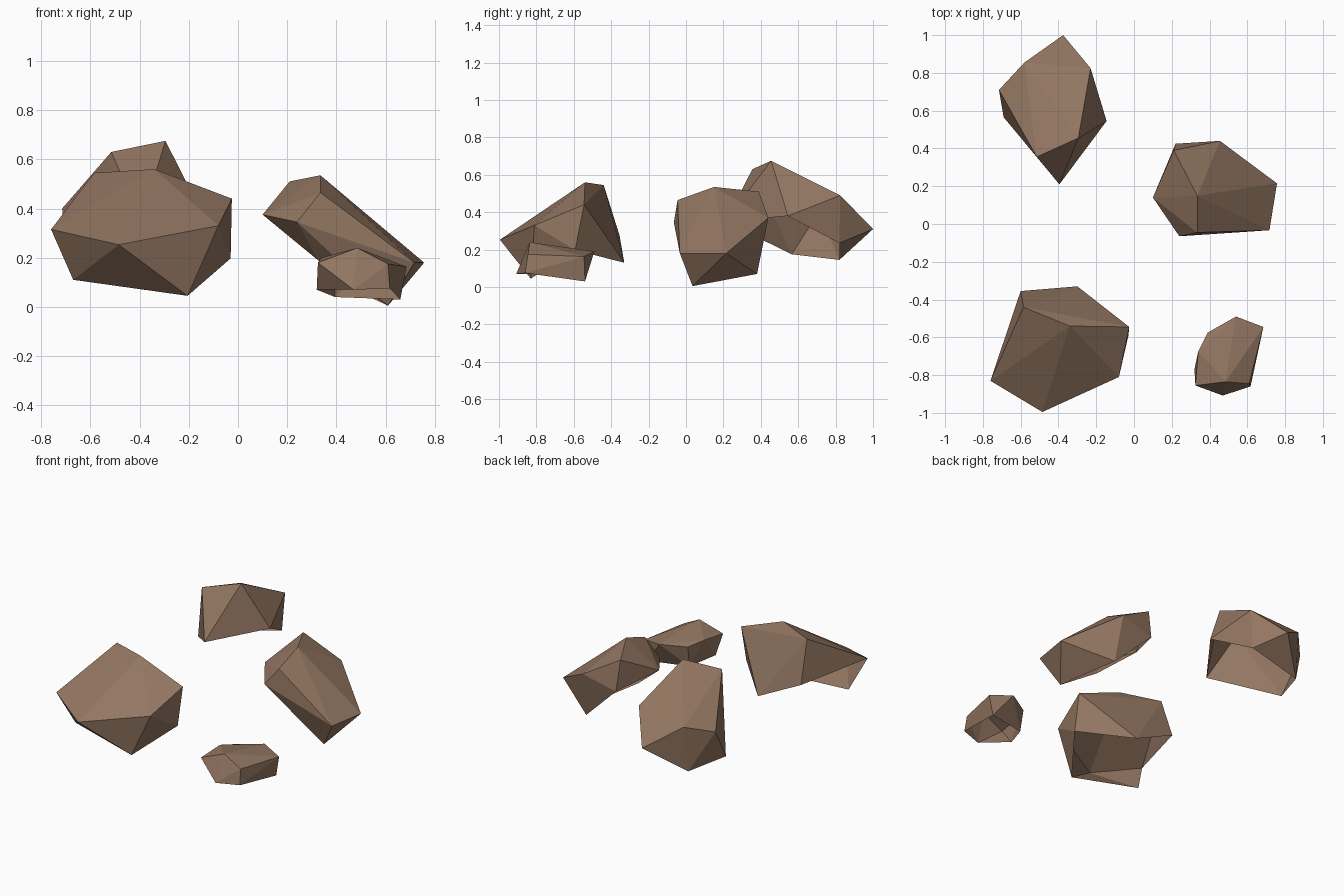
import bpy, bmesh

stone = bpy.data.materials.new("brown stone")
stone.diffuse_color = (0.29, 0.18, 0.12, 1)


def rock(name, rim, body):
    """Faceted hollow boulder: hull of all points, left open across its lower rim."""
    bm = bmesh.new()
    low = {bm.verts.new(p) for p in rim}
    for p in body:
        bm.verts.new(p)
    bmesh.ops.convex_hull(bm, input=list(bm.verts))
    bmesh.ops.recalc_face_normals(bm, faces=list(bm.faces))
    opening = [f for f in bm.faces if all(v in low for v in f.verts)]
    bmesh.ops.delete(bm, geom=opening, context='FACES_ONLY')
    bmesh.ops.delete(bm, geom=[e for e in bm.edges if not e.link_faces], context='EDGES')
    bmesh.ops.delete(bm, geom=[v for v in bm.verts if not v.link_faces], context='VERTS')
    mesh = bpy.data.meshes.new(name)
    bm.to_mesh(mesh)
    bm.free()
    mesh.materials.append(stone)
    bpy.context.collection.objects.link(bpy.data.objects.new(name, mesh))


# Large boulder, front left
rock("large_rock",
     [(-.60, -.355, .275), (-.76, -.83, .315), (-.67, -.757, .11),
      (-.205, -.83, .045), (-.03, -.593, .197), (-.30, -.33, .13)],
     [(-.025, -.545, .44), (-.08, -.81, .33), (-.485, -.995, .253),
      (-.585, -.44, .545), (-.34, -.54, .56)])

# Slanted boulder, right
rock("slanted_rock",
     [(.325, .04, .19), (.61, .035, .005), (.47, .38, .07),
      (.22, .425, .31), (.10, .14, .375)],
     [(.335, .15, .535), (.21, .39, .51), (.24, -.065, .345), (.757, .215, .18),
      (.717, -.033, .18), (.335, -.045, .465), (.455, .44, .37)])

# Small stone, front right
rock("small_rock",
     [(.32, -.77, .07), (.395, -.60, .04), (.66, -.54, .03),
      (.617, -.86, .075), (.47, -.908, .07)],
     [(.485, -.835, .24), (.325, -.855, .18), (.61, -.845, .175), (.685, -.545, .163),
      (.54, -.49, .19), (.39, -.575, .18), (.34, -.675, .20)])

# Tall boulder, back left
rock("tall_rock",
     [(-.25, .82, .235), (-.59, .82, .145), (-.69, .565, .175),
      (-.395, .21, .35), (-.145, .545, .38)],
     [(-.295, .455, .675), (-.515, .355, .63), (-.23, .825, .49), (-.375, 1.0, .31),
      (-.715, .71, .40), (-.58, .855, .45)])
